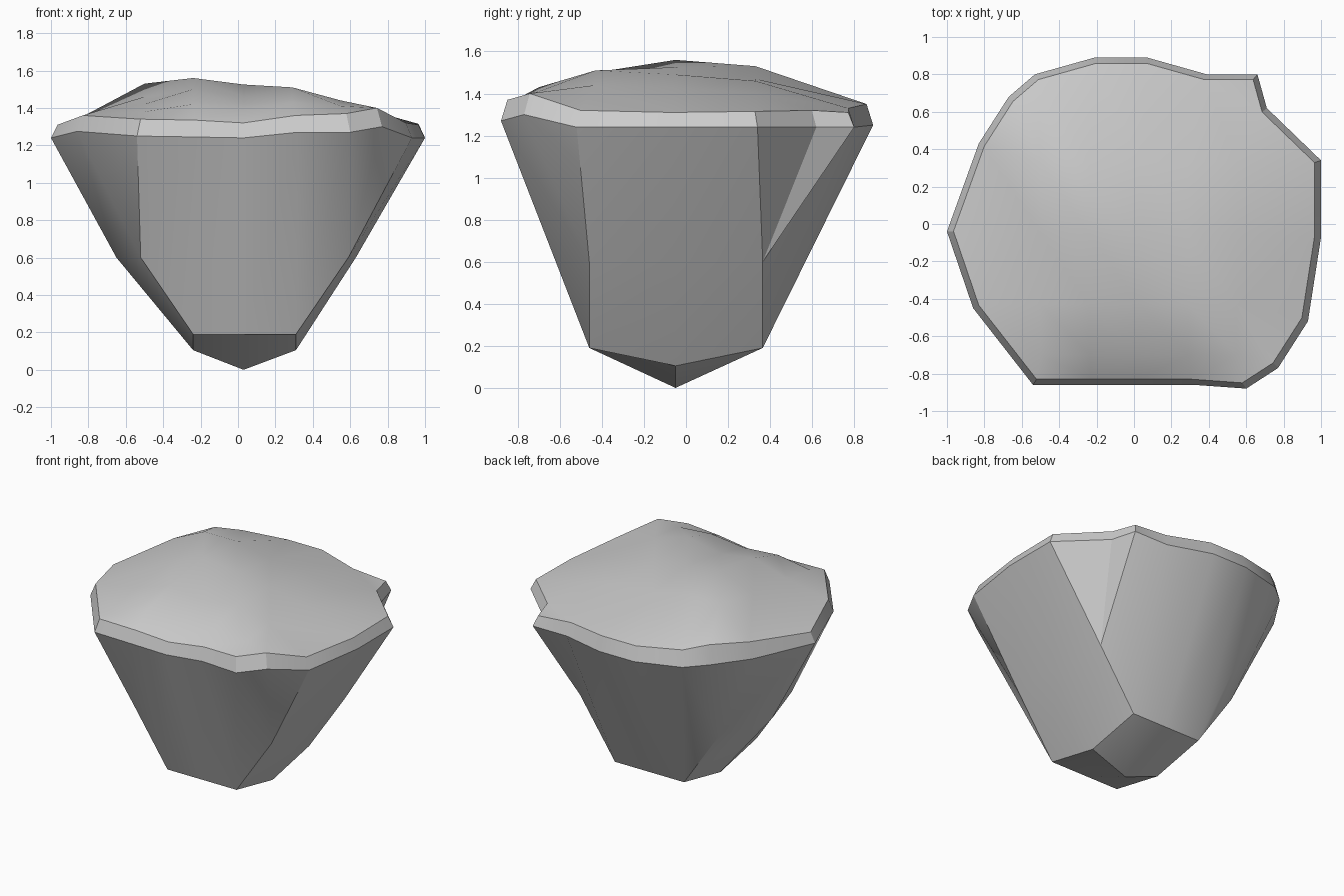
import bpy, bmesh
from mathutils import Vector
from mathutils.geometry import delaunay_2d_cdt

if "Cube" in bpy.data.objects:
    bpy.data.objects.remove(bpy.data.objects["Cube"])

bm = bmesh.new()


def vert(x, y, z):
    return bm.verts.new((x, y, z))


def face(*vs):
    unique = list(dict.fromkeys(vs))
    if len(unique) > 2:
        bm.faces.new(unique)


# Pointed underside: 3 x 3 grid plus a wing on the left and the right
YS = (-0.46, -0.05, 0.365)
core = [[vert(x, y, z) for y, z in zip(YS, zs)] for x, zs in (
    (-0.24, (0.19, 0.105, 0.19)),
    (0.03, (0.19, 0.0, 0.19)),
    (0.31, (0.19, 0.105, 0.19)))]
left = [vert(x, y, 0.6) for x, y in zip((-0.52, -0.65, -0.52), YS)]
right = [vert(x, y, 0.6) for x, y in zip((0.59, 0.63, 0.59), YS)]
cols = [left] + core + [right]
for a, b in zip(cols, cols[1:]):
    for j in range(2):
        face(a[j], a[j + 1], b[j + 1], b[j])

# Rim: x, y, outer height, inner height, counter-clockwise from the left tip
RIM = [
    (-1.00, -0.04, 1.24, 1.31), (-0.86, -0.45, 1.275, 1.36),
    (-0.54, -0.86, 1.25, 1.34), (-0.24, -0.86, 1.245, 1.335),
    (0.03, -0.86, 1.24, 1.32), (0.32, -0.86, 1.27, 1.36),
    (0.60, -0.88, 1.27, 1.37), (0.77, -0.77, 1.30, 1.40),
    (0.93, -0.52, 1.24, 1.32), (1.00, -0.07, 1.24, 1.31),
    (1.00, 0.34, 1.24, 1.315), (0.71, 0.62, 1.24, 1.32),
    (0.66, 0.80, 1.24, 1.31), (0.39, 0.80, 1.24, 1.33),
    (0.07, 0.89, 1.25, 1.35), (-0.21, 0.89, 1.25, 1.35),
    (-0.53, 0.80, 1.26, 1.37), (-0.67, 0.68, 1.27, 1.40),
    (-0.83, 0.43, 1.26, 1.37)]
outer = [vert(x, y, z) for x, y, z, _ in RIM]
inner = [vert(x * 0.965, y * 0.965, z) for x, y, _, z in RIM]

# Side facets fan from the underside up to the rim
low = ([left[1]] + [left[0]] * 2 + [c[0] for c in core] + [right[0]] * 3
       + [right[1]] + [right[2]] * 3 + [c[2] for c in reversed(core)]
       + [left[2]] * 3)
n = len(RIM)
for i in range(n):
    j = (i + 1) % n
    face(low[i], low[j], outer[j], outer[i])
    face(outer[i], outer[j], inner[j], inner[i])

# Uneven domed top, as height rows from front to back
XS = (-0.50, -0.24, 0.03, 0.29, 0.55)
ROWS = {
    -0.70: (1.38, 1.42, 1.40, 1.43, 1.41),
    -0.43: (1.42, 1.50, 1.46, 1.51, 1.44),
    -0.05: (1.46, 1.56, 1.525, 1.49, 1.43),
    0.33: (1.53, 1.53, 1.47, 1.46, 1.40)}
top = inner + [vert(x, y, z) for y, zs in ROWS.items()
               for x, z in zip(XS, zs)]
flat = [Vector(v.co.xy) for v in top]
border = [(i, (i + 1) % n) for i in range(n)]
tris = delaunay_2d_cdt(flat, border, [], 1, 1e-5)
for f, in zip(tris[2]):
    face(*[top[tris[3][k][0]] for k in f])

bmesh.ops.recalc_face_normals(bm, faces=bm.faces[:])
mesh = bpy.data.meshes.new("floating_rock")
bm.to_mesh(mesh)
bm.free()
rock = bpy.data.objects.new("floating_rock", mesh)
bpy.context.collection.objects.link(rock)

# Soft top, crisp rim
bpy.context.view_layer.objects.active = rock
rock.select_set(True)
bpy.ops.object.shade_smooth_by_angle(angle=0.45)
